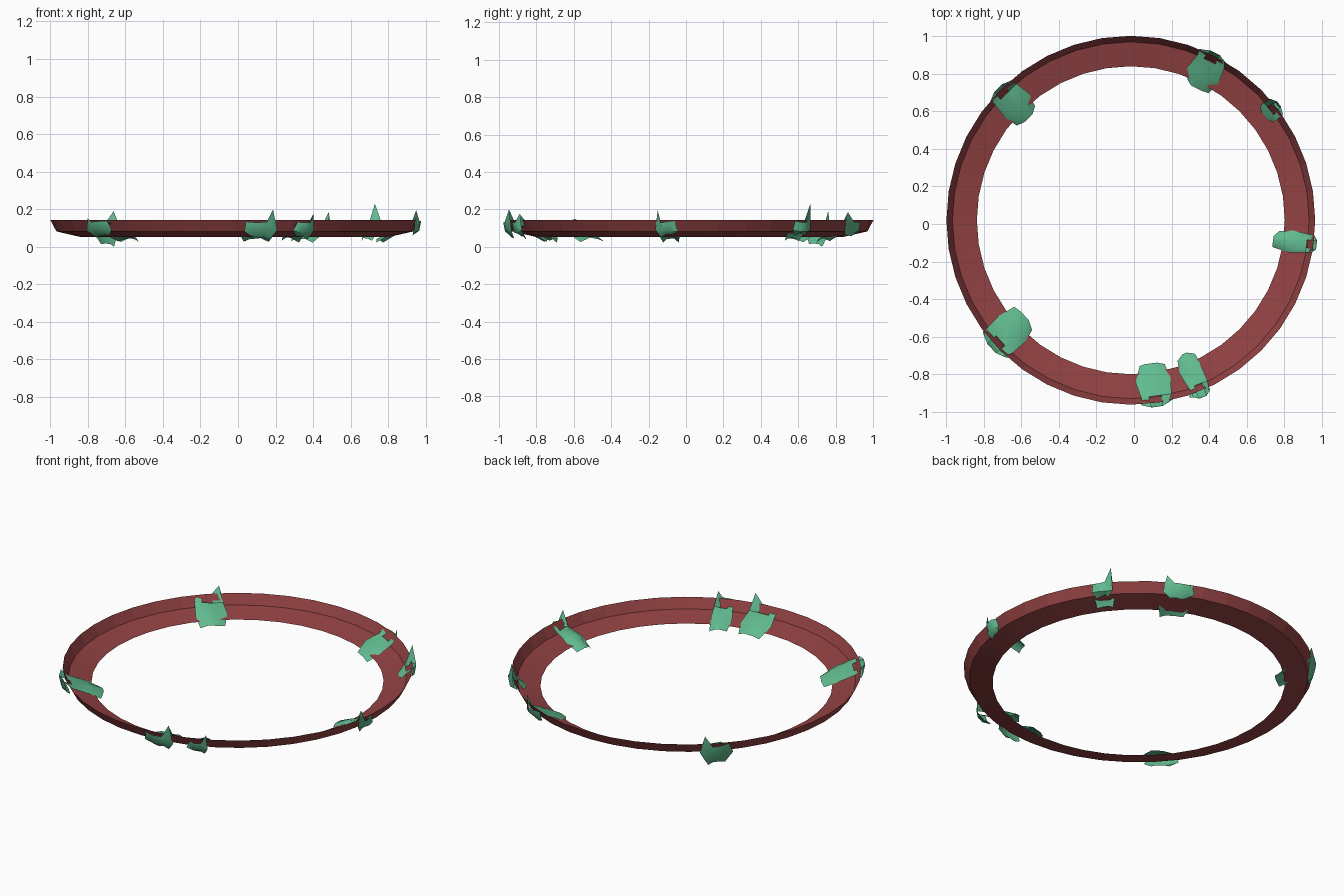
import bpy, bmesh, math, random
from mathutils import Vector

if "Cube" in bpy.data.objects:
    bpy.data.objects.remove(bpy.data.objects["Cube"], do_unlink=True)

random.seed(4)
CENTRE = Vector((-0.017, 0.02, 0))


def material(name, colour):
    m = bpy.data.materials.new(name)
    m.use_nodes = True
    m.diffuse_color = (*colour, 1)
    m.node_tree.nodes["Principled BSDF"].inputs["Base Color"].default_value = (*colour, 1)
    return m


red = material("dull red", (0.29, 0.054, 0.056))
green = material("leaf green", (0.12, 0.50, 0.28))


def finish(name, bm, mat, smooth_angle):
    mesh = bpy.data.meshes.new(name)
    bm.to_mesh(mesh)
    bm.free()
    mesh.materials.append(mat)
    ob = bpy.data.objects.new(name, mesh)
    bpy.context.collection.objects.link(ob)
    bpy.ops.object.select_all(action='DESELECT')
    ob.select_set(True)
    bpy.context.view_layer.objects.active = ob
    bpy.ops.object.shade_smooth_by_angle(angle=math.radians(smooth_angle))
    return ob


# Shallow dished ring: flat sloping band and a steep rim, one open sheet
def build_ring():
    profile = [(0.82, 0.052), (0.95, 0.082), (0.982, 0.142)]
    bm = bmesh.new()
    sides = 40
    loops = []
    for r, z in profile:
        loops.append([bm.verts.new(CENTRE + Vector((
            r * math.cos(math.tau * i / sides),
            r * math.sin(math.tau * i / sides), z))) for i in range(sides)])
    for a, b in zip(loops, loops[1:]):
        for i in range(sides):
            j = (i + 1) % sides
            bm.faces.new((a[i], b[i], b[j], a[j]))
    finish("ring", bm, red, 5)


# Ragged leaf folded over the rim, with a gap on the crest and a pointed corner
def build_leaf(name, angle, width, inner, outer, spike_side, spike_top, foot):
    a = math.radians(angle)
    radial = Vector((math.cos(a), math.sin(a), 0))
    tangent = Vector((-math.sin(a), math.cos(a), 0))
    middle = (inner + 0.95) / 2
    profile = [(inner, 0.045, 0.75), (middle, 0.088, 1.0), (0.945, 0.104, 0.9),
               (outer, 0.132, 0.8), (outer - 0.01, 0.085, 1.0), (0.955, foot, 0.55)]
    bm = bmesh.new()
    rows = []
    for k, (r, z, w) in enumerate(profile):
        row = []
        for side in (-1, -0.4, 0.4, 1):
            edge = abs(side) == 1
            drop = 0.018 if edge and k < 2 else 0
            back = 0.025 * random.random() if edge and k == 0 else 0
            height = z - drop + random.uniform(-0.006, 0.006)
            if k == 3 and side == spike_side:
                height = spike_top
            if k == 5:
                height = foot + (0 if side == spike_side else 0.02 * random.random())
            t = side * w * width / 2 + random.uniform(-0.006, 0.006)
            bend = -0.03 * abs(side) if k in (3, 4) else 0
            row.append(bm.verts.new(CENTRE + radial * (r + back + bend)
                                    + tangent * t + Vector((0, 0, height))))
        rows.append(row)
    for k in range(len(rows) - 1):
        for c in range(3):
            if k == 2 and c == 1:
                continue
            p, q = rows[k], rows[k + 1]
            bm.faces.new((p[c], q[c], q[c + 1], p[c + 1]))
    finish(name, bm, green, 50)


build_ring()

# name, angle, width, inner and outer radius, pointed side, point height, foot height
leaves = [
    ("back_left_leaf", 63.5, 0.18, 0.785, 1.01, -1, 0.185, 0.055),
    ("small_left_leaf", 38, 0.12, 0.88, 1.015, 1, 0.23, 0.06),
    ("left_leaf", -7.5, 0.12, 0.765, 1.01, -1, 0.195, 0.05),
    ("front_left_leaf", -68, 0.12, 0.765, 1.03, 1, 0.175, 0.04),
    ("front_leaf", -82, 0.18, 0.77, 1.015, 1, 0.20, 0.04),
    ("front_right_leaf", 222.5, 0.20, 0.76, 1.02, -1, 0.15, 0.05),
    ("back_right_leaf", 135, 0.18, 0.77, 1.01, -1, 0.19, 0.0),
]
for leaf in leaves:
    build_leaf(*leaf)
